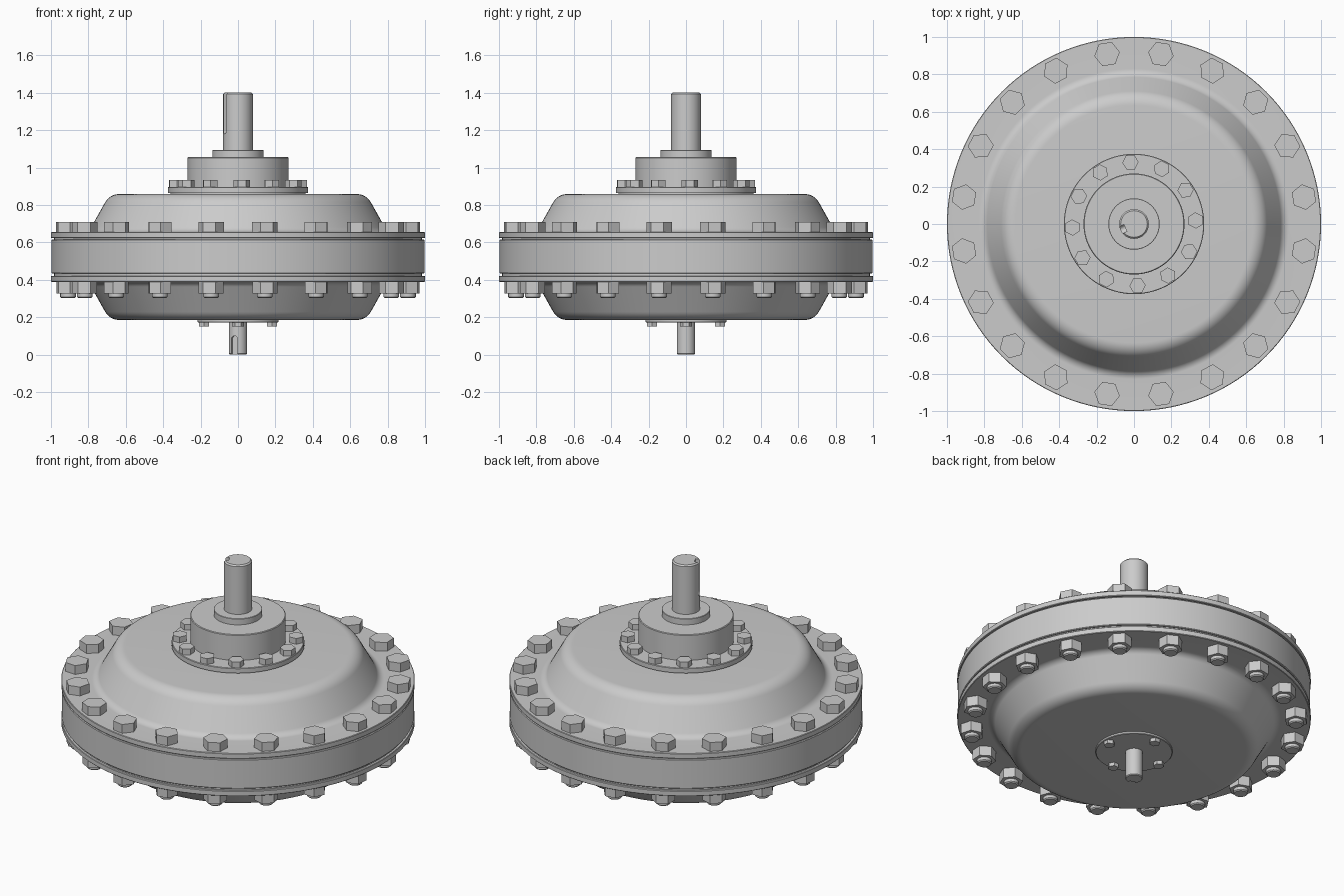
import bpy, bmesh
from math import sin, cos, pi, radians
from mathutils import Matrix

if "Cube" in bpy.data.objects:
    bpy.data.objects.remove(bpy.data.objects["Cube"])


def finish(name, bm, angle=30):
    bmesh.ops.recalc_face_normals(bm, faces=bm.faces)
    me = bpy.data.meshes.new(name)
    bm.to_mesh(me)
    bm.free()
    ob = bpy.data.objects.new(name, me)
    bpy.context.collection.objects.link(ob)
    smooth(ob, angle)
    return ob


def smooth(ob, angle=30):
    bpy.ops.object.select_all(action='DESELECT')
    ob.select_set(True)
    bpy.context.view_layer.objects.active = ob
    bpy.ops.object.shade_smooth_by_angle(angle=radians(angle))


def arc(cx, cz, r, a0, a1, n=8):
    steps = [radians(a0 + (a1 - a0) * i / n) for i in range(n + 1)]
    return [(cx + r * cos(a), cz + r * sin(a)) for a in steps]


def lathe(bm, profile, n, mat=Matrix(), phase=0.0):
    """Revolve (radius, z) points round z, with flat end caps."""
    rings = [[bm.verts.new(mat @ Matrix.Rotation(phase + 2 * pi * i / n, 4, 'Z')
                           @ Matrix.Translation((r, 0, z)).to_translation())
              for i in range(n)] for r, z in profile]
    for a, b in zip(rings, rings[1:]):
        for i in range(n):
            j = (i + 1) % n
            bm.faces.new((a[i], a[j], b[j], b[i]))
    bm.faces.new(rings[0])
    bm.faces.new(rings[-1])


def turned(name, profile, n=128):
    bm = bmesh.new()
    lathe(bm, profile, n)
    return finish(name, bm)


def bolt_circle(name, count, radius, phase, parts):
    """Ring of fasteners; parts are (sides, profile) with corners tangential."""
    bm = bmesh.new()
    for k in range(count):
        mat = (Matrix.Rotation(radians(phase) + 2 * pi * k / count, 4, 'Z')
               @ Matrix.Translation((radius, 0, 0)))
        for sides, profile in parts:
            lathe(bm, profile, sides, mat, pi / 2)
    return finish(name, bm)


def keyway(shaft, angle, radius, depth, half, z_end, z_round):
    """Cut a round-ended key slot running out of the end of a shaft."""
    s = 1 if z_round > z_end else -1
    outline = [(-half, z_end - s * 0.05), (half, z_end - s * 0.05)]
    outline += [(half * cos(t * pi / 12), z_round - s * half + s * half * sin(t * pi / 12))
                for t in range(13)]
    bm = bmesh.new()
    face = bm.faces.new([bm.verts.new((radius - depth, y, z)) for y, z in outline])
    ext = bmesh.ops.extrude_face_region(bm, geom=[face])
    moved = [v for v in ext['geom'] if isinstance(v, bmesh.types.BMVert)]
    bmesh.ops.translate(bm, verts=moved, vec=(depth + 0.05, 0, 0))
    bmesh.ops.rotate(bm, verts=bm.verts, matrix=Matrix.Rotation(radians(angle), 3, 'Z'))
    cutter = finish('keyway_cutter', bm)
    cutter.hide_render = True
    mod = shaft.modifiers.new('keyway', 'BOOLEAN')
    mod.operation, mod.object, mod.solver = 'DIFFERENCE', cutter, 'EXACT'
    bpy.context.view_layer.objects.active = shaft
    bpy.ops.object.modifier_apply(modifier=mod.name)
    bpy.data.objects.remove(cutter)
    smooth(shaft)


# domed covers with their bolting flanges (height measured from flange face)
dome = ([(0.05, 0.203)] + arc(0.635, 0.116, 0.087, 90, 30) + arc(0.83, 0.052, 0.052, 210, 270)
        + [(0.997, 0), (1.0, -0.003), (1.0, -0.03), (0.997, -0.033), (0.05, -0.033)])
turned('upper_cover', [(r, 0.655 + h) for r, h in dome])
turned('lower_cover', [(r, 0.388 - h) for r, h in dome])

# middle ring, with narrow gasket grooves either side
turned('middle_ring', [(0.05, 0.433), (0.993, 0.433), (0.997, 0.437),
                       (0.997, 0.612), (0.993, 0.616), (0.05, 0.616)])
turned('upper_gasket', [(0.05, 0.61), (0.985, 0.61), (0.985, 0.63), (0.05, 0.63)])
turned('lower_gasket', [(0.05, 0.415), (0.985, 0.415), (0.985, 0.44), (0.05, 0.44)])

# bearing housing and shaft collar
turned('bearing_housing', [(0.05, 0.85), (0.36, 0.85), (0.36, 0.865), (0.375, 0.865),
                           (0.375, 0.893), (0.372, 0.896), (0.27, 0.896),
                           (0.27, 1.052), (0.266, 1.056), (0.05, 1.056)])
turned('shaft_collar', [(0.05, 1.05), (0.137, 1.05), (0.137, 1.092),
                        (0.135, 1.094), (0.05, 1.094)], 96)
turned('bottom_plate', [(0.03, 0.2), (0.217, 0.2), (0.217, 0.175), (0.214, 0.172), (0.03, 0.172)], 96)

# shafts with keyways
top = turned('output_shaft', [(0.079, 1.04), (0.079, 1.392), (0.071, 1.4)], 64)
keyway(top, 205, 0.079, 0.028, 0.02, 1.4, 1.18)
low = turned('input_shaft', [(0.045, 0.0), (0.049, 0.005), (0.049, 0.2)], 48)
keyway(low, 246, 0.049, 0.018, 0.018, 0.0, 0.1)

# fasteners
bolt_circle('rim_bolts', 20, 0.92, 9, [(6, [(0.069, 0.65), (0.069, 0.71)])])
bolt_circle('rim_nuts', 20, 0.92, 9, [
    (6, [(0.067, 0.395), (0.067, 0.327)]),
    (24, [(0.042, 0.34), (0.042, 0.309), (0.036, 0.303)])])
bolt_circle('housing_bolts', 12, 0.33, 3.3, [(6, [(0.044, 0.89), (0.044, 0.932)])])
bolt_circle('plate_bolts', 4, 0.182, 0, [(6, [(0.031, 0.18), (0.031, 0.15)])])
